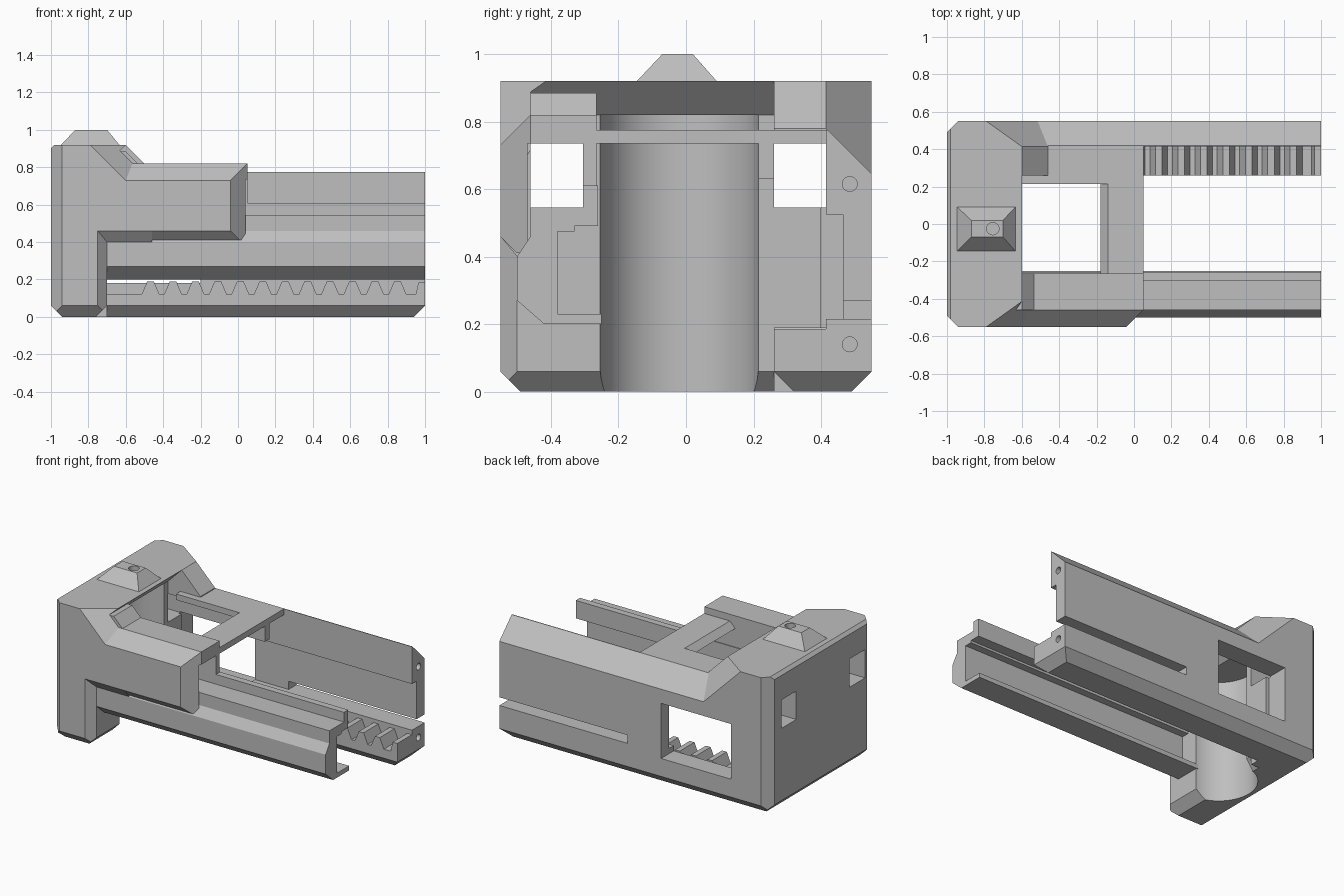
import bpy, bmesh, math
from mathutils import Vector

cube = bpy.data.objects.get("Cube")
if cube:
    bpy.data.objects.remove(cube, do_unlink=True)

grey = bpy.data.materials.new("matte_grey")
grey.use_nodes = True
COLOUR = (0.52, 0.52, 0.52, 1)
grey.diffuse_color = COLOUR
grey.node_tree.nodes["Principled BSDF"].inputs["Base Color"].default_value = COLOUR


def finish(bm, name):
    bmesh.ops.recalc_face_normals(bm, faces=bm.faces)
    me = bpy.data.meshes.new(name)
    bm.to_mesh(me)
    bm.free()
    me.materials.append(grey)
    ob = bpy.data.objects.new(name, me)
    bpy.context.collection.objects.link(ob)
    return ob


def prism(name, pts, a, b, axis):
    """Extrude a profile from a to b: axis x takes (y, z), y takes (x, z), z takes (x, y)."""
    place = {"x": lambda p, t: (t, p[0], p[1]),
             "y": lambda p, t: (p[0], t, p[1]),
             "z": lambda p, t: (p[0], p[1], t)}[axis]
    bm = bmesh.new()
    lo = [bm.verts.new(place(p, a)) for p in pts]
    hi = [bm.verts.new(place(p, b)) for p in pts]
    bm.faces.new(lo)
    bm.faces.new(hi)
    for i in range(len(pts)):
        j = (i + 1) % len(pts)
        bm.faces.new((lo[i], lo[j], hi[j], hi[i]))
    return finish(bm, name)


def box(name, x, y, z):
    return prism(name, [(x[0], z[0]), (x[1], z[0]), (x[1], z[1]), (x[0], z[1])], y[0], y[1], "y")


def hull(name, pts):
    bm = bmesh.new()
    for p in pts:
        bm.verts.new(p)
    bmesh.ops.convex_hull(bm, input=bm.verts)
    bmesh.ops.dissolve_limit(bm, angle_limit=0.01, verts=bm.verts, edges=bm.edges)
    return finish(bm, name)


def trim(ob, normal, limit):
    """Keep the side where normal . p <= limit."""
    n = Vector(normal)
    bm = bmesh.new()
    bm.from_mesh(ob.data)
    r = bmesh.ops.bisect_plane(bm, geom=bm.verts[:] + bm.edges[:] + bm.faces[:], dist=1e-5,
                               plane_co=n * (limit / n.length_squared), plane_no=n, clear_outer=True)
    edges = [e for e in r["geom_cut"] if isinstance(e, bmesh.types.BMEdge)]
    bmesh.ops.holes_fill(bm, edges=edges, sides=0)
    bmesh.ops.recalc_face_normals(bm, faces=bm.faces)
    bm.to_mesh(ob.data)
    bm.free()


def cut(ob, *cutters):
    for c in cutters:
        m = ob.modifiers.new("cut", "BOOLEAN")
        m.operation, m.solver, m.object = "DIFFERENCE", "EXACT", c
        bpy.context.view_layer.objects.active = ob
        bpy.ops.object.modifier_apply(modifier=m.name)


def circle(cx, cy, r, n):
    return [(cx + r * math.cos(math.tau * i / n), cy + r * math.sin(math.tau * i / n)) for i in range(n)]


# End block with chamfered edges and sloped shoulders
block = box("end_block", (-1, -0.46), (-0.55, 0.55), (0, 0.92))
trim(block, (-1, 0, -1), 0.94)
trim(block, (-1, 0, 1), 1.9)
trim(block, (1, 0, 1), 0.32)
for s in (-1, 1):
    trim(block, (-1, s, 0), 1.49)
    trim(block, (0, s, -1), 0.49)
    trim(block, (1, 1.4 * s, 1), 0.90)

helpers = []


def helper(ob):
    ob.hide_render = True
    helpers.append(ob)
    return ob


# Cutters for the inner face, round pocket, front recess and channels
inner = helper(prism("inner_cutter", [(-0.77, -0.01), (-0.70, 0.06), (-0.70, 0.82), (-0.60, 0.92),
                                      (-0.60, 1), (-0.4, 1), (-0.4, -0.01)], -0.46, 0.26, "y"))
low = helper(prism("leg_cutter", [(-0.77, -0.01), (-0.70, 0.06), (-0.70, 0.40), (-0.4, 0.40),
                                  (-0.4, -0.01)], -0.60, -0.45, "y"))
recess = helper(hull("recess_cutter", [(x, y, z) for y, x0, z1 in ((-0.60, -0.80, 0.52), (-0.50, -0.70, 0.40))
                                       for x in (x0, -0.3) for z in (-0.1, z1)]))
pocket = helper(prism("pocket_cutter", circle(-0.68, -0.02, 0.235, 64), -0.1, 0.82, "z"))
back_bay = helper(box("bay_cutter", (-0.70, -0.3), (0.25, 0.42), (-0.1, 0.735)))
slots = [helper(box("channel_cutter", (-1.1, -0.55), y, (0.545, 0.735))) for y in ((-0.47, -0.305), (0.26, 0.415))]
window = helper(box("window_cutter", (-0.72, -0.20), (0.40, 0.60), (0.18, 0.55)))
cut(block, inner, low, recess, pocket, back_bay, window, *slots)

# Raised nub with a small hole
nub = hull("top_nub", [(x, y, z) for z, xs, ys in ((0.915, (-0.95, -0.63), (-0.15, 0.095)),
                                                   (1.0, (-0.87, -0.70), (-0.07, 0.02)))
                       for x in xs for y in ys])
cut(nub, helper(prism("nub_hole_cutter", circle(-0.755, -0.025, 0.033, 24), 0.93, 1.1, "z")))

# Front upper body, hollow along its length
body = prism("front_upper_body", [(-0.55, 0.46), (-0.55, 0.73), (-0.46, 0.82), (-0.265, 0.82), (-0.265, 0.60),
                                  (-0.305, 0.60), (-0.305, 0.735), (-0.47, 0.735), (-0.47, 0.41),
                                  (-0.50, 0.41)], -0.72, 0.05, "x")
cut(body, helper(prism("body_corner_cutter", [(-0.06, -0.57), (0.07, -0.44), (0.07, -0.57)], 0.3, 0.9, "z")))
prism("front_shoulder", [(-0.68, 0.82), (-0.535, 0.82), (-0.60, 0.885), (-0.635, 0.885)], -0.46, -0.265, "y")

# Front guide rail, an open section
prism("front_rail", [(-0.50, 0.27), (-0.50, 0.40), (-0.46, 0.46), (-0.46, 0.545), (-0.305, 0.545), (-0.305, 0.61),
                     (-0.26, 0.61), (-0.26, 0.49), (-0.33, 0.49), (-0.33, 0.475), (-0.38, 0.475), (-0.38, 0.23),
                     (-0.25, 0.23), (-0.25, 0.20), (-0.42, 0.20)], -0.71, 1, "x")

# Back wall and lower rail
wall = prism("back_wall", [(0.415, 0.775), (0.42, 0.775), (0.55, 0.645), (0.55, 0.27), (0.465, 0.27),
                           (0.465, 0.525), (0.415, 0.525)], -0.71, 1, "x")
lower = prism("back_lower_rail", [(0.55, 0.215), (0.415, 0.215), (0.415, 0.12), (0.26, 0.12), (0.26, 0.06),
                                  (0.32, 0), (0.49, 0), (0.55, 0.06)], -0.71, 1, "x")
filler = box("back_slot_filler", (-0.71, 0.05), (0.465, 0.55), (0.21, 0.275))
for part in (wall, lower, filler):
    cut(part, window)
trim(lower, (1, 0, -1), 0.94)

# Screw holes in the free ends
for part, z in ((wall, 0.615), (lower, 0.14)):
    cut(part, helper(prism("screw_hole_cutter", circle(0.485, z, 0.022, 24), 0.9, 1.1, "x")))

# Toothed rack on the lower rail
PITCH = 0.12
teeth = [(-0.53, 0.11), (-0.53, 0.12)]
x = -0.53
while x + PITCH < 1:
    teeth += [(x + 0.015, 0.12), (x + 0.045, 0.19), (x + 0.08, 0.19), (x + 0.11, 0.12)]
    x += PITCH
teeth += [(0.95, 0.12), (0.965, 0.185), (1, 0.185), (1, 0.11)]
prism("rack_teeth", teeth, 0.26, 0.416, "y")

# Roof strip, its rib and the crossbar
box("back_roof", (-0.61, 0.05), (0.215, 0.42), (0.735, 0.775))
box("roof_rib", (-0.14, 0.05), (0.215, 0.26), (0.63, 0.74))
prism("crossbar", [(-0.18, 0.735), (0.05, 0.735), (0.05, 0.775), (-0.14, 0.775)], -0.27, 0.22, "y")

# Remove helpers and smooth the round surfaces
for h in helpers:
    bpy.data.objects.remove(h, do_unlink=True)
for ob in (block, nub, wall, lower):
    bpy.ops.object.select_all(action="DESELECT")
    ob.select_set(True)
    bpy.context.view_layer.objects.active = ob
    bpy.ops.object.shade_smooth_by_angle(angle=math.radians(25))
